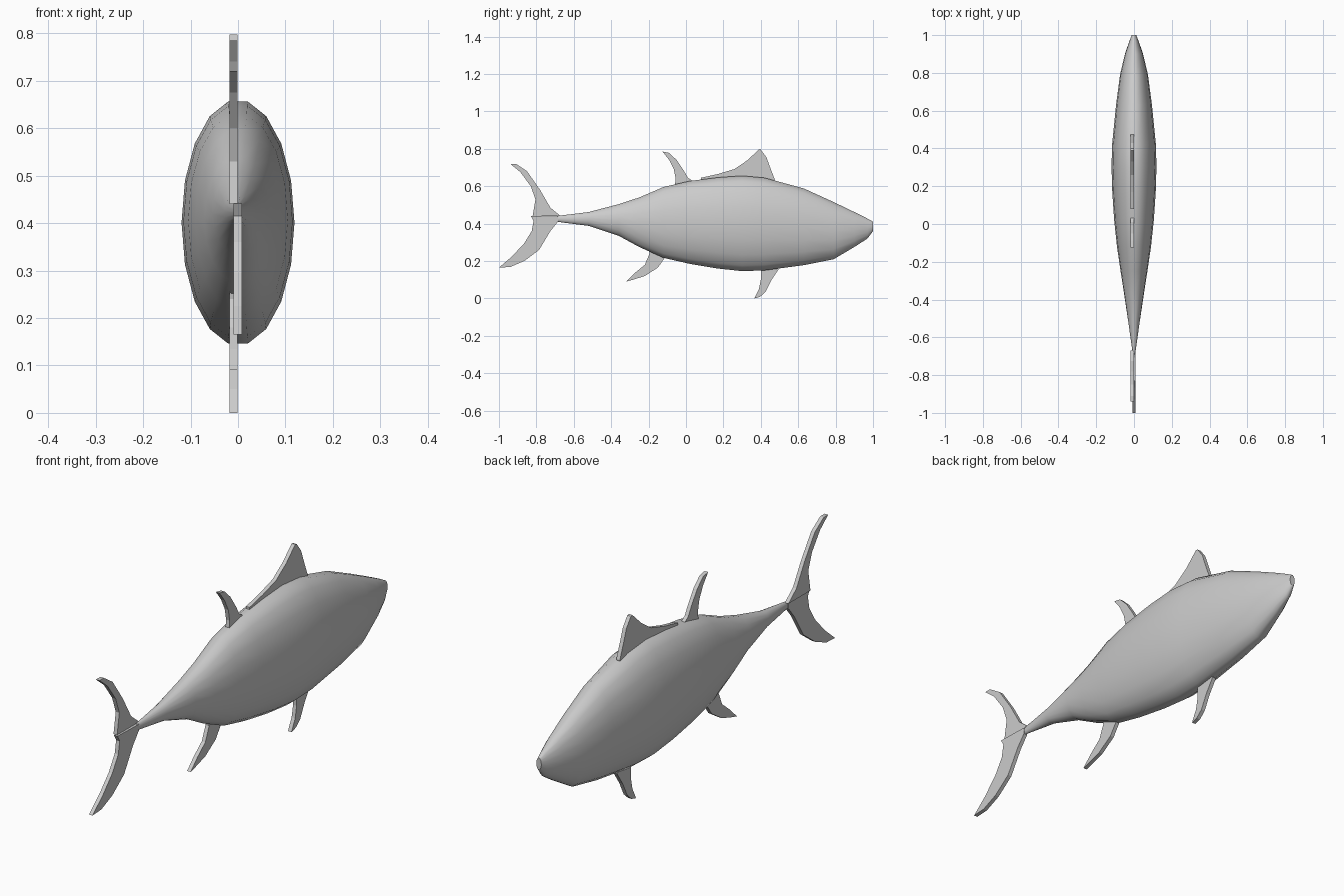
import bpy, bmesh, math

if "Cube" in bpy.data.objects:
    bpy.data.objects.remove(bpy.data.objects["Cube"])

SIDES = 18

# Body stations: y, bottom z, top z, half width
STATIONS = [
    (1.0, 0.36, 0.41, 0.012), (0.97, 0.32, 0.427, 0.024), (0.9, 0.275, 0.462, 0.048),
    (0.79, 0.21, 0.515, 0.074), (0.63, 0.178, 0.588, 0.095), (0.42, 0.15, 0.645, 0.116),
    (0.3, 0.146, 0.656, 0.119), (0.17, 0.16, 0.647, 0.115), (0.02, 0.185, 0.628, 0.105),
    (-0.12, 0.217, 0.596, 0.09), (-0.25, 0.275, 0.54, 0.071), (-0.36, 0.335, 0.504, 0.054),
    (-0.52, 0.388, 0.462, 0.03), (-0.69, 0.41, 0.441, 0.006),
]


def new_object(name, bm):
    bmesh.ops.recalc_face_normals(bm, faces=bm.faces)
    mesh = bpy.data.meshes.new(name)
    bm.to_mesh(mesh)
    bm.free()
    obj = bpy.data.objects.new(name, mesh)
    bpy.context.collection.objects.link(obj)
    return obj


def loft_body(name):
    bm = bmesh.new()
    rings = []
    for y, lo, hi, w in STATIONS:
        rz = (hi - lo) / 2 / math.sin(math.radians(80))
        angles = [2 * math.pi * i / SIDES for i in range(SIDES)]
        rings.append([bm.verts.new((w * math.cos(a), y, (lo + hi) / 2 + rz * math.sin(a)))
                      for a in angles])
    for a, b in zip(rings, rings[1:]):
        for i in range(SIDES):
            j = (i + 1) % SIDES
            bm.faces.new((a[i], a[j], b[j], b[i]))
    bm.faces.new(rings[0])
    bm.faces.new(rings[-1])
    obj = new_object(name, bm)
    bpy.context.view_layer.objects.active = obj
    obj.select_set(True)
    bpy.ops.object.shade_smooth_by_angle(angle=math.radians(40))
    obj.select_set(False)


def fin(name, outline, x=-0.018, thickness=0.017):
    bm = bmesh.new()
    face = bm.faces.new([bm.verts.new((x, y, z)) for y, z in outline])
    out = bmesh.ops.extrude_face_region(bm, geom=[face])
    moved = [v for v in out["geom"] if isinstance(v, bmesh.types.BMVert)]
    bmesh.ops.translate(bm, verts=moved, vec=(thickness, 0, 0))
    if not face.is_valid or len(bm.faces) == len(outline) + 1:
        bm.faces.new([v for v in bm.verts if v not in moved])
    new_object(name, bm)


loft_body("body")

# Fins along the back
fin("front_dorsal_fin", [(.39, .797), (.40, .795), (.43, .755), (.45, .70), (.475, .635),
                         (.47, .61), (.08, .61), (.08, .645), (.17, .665), (.26, .692),
                         (.33, .74)])
fin("rear_dorsal_fin", [(-.125, .785), (-.09, .778), (-.05, .74), (-.01, .68), (.01, .645),
                        (.04, .625), (.04, .60), (-.06, .60), (-.055, .64), (-.065, .69),
                        (-.09, .74)])
# Fins along the belly
fin("pelvic_fin", [(.495, .155), (.455, .095), (.425, .035), (.395, .008), (.365, 0),
                   (.39, .05), (.40, .10), (.40, .17), (.48, .18)])
fin("anal_fin", [(-.115, .215), (-.15, .165), (-.22, .12), (-.29, .098), (-.32, .09),
                 (-.275, .135), (-.22, .18), (-.195, .24), (-.20, .27), (-.12, .24)])
# Tail lobes
fin("upper_tail_fin", [(-.94, .72), (-.91, .72), (-.85, .68), (-.78, .58), (-.725, .485),
                       (-.67, .44), (-.82, .44), (-.805, .53), (-.83, .60), (-.885, .675)])
fin("lower_tail_fin", [(-.83, .441), (-.685, .437), (-.685, .41), (-.725, .36), (-.785, .26),
                       (-.865, .20), (-.94, .168), (-1, .165), (-.93, .225), (-.865, .295),
                       (-.825, .36), (-.815, .415)], x=-0.009)
